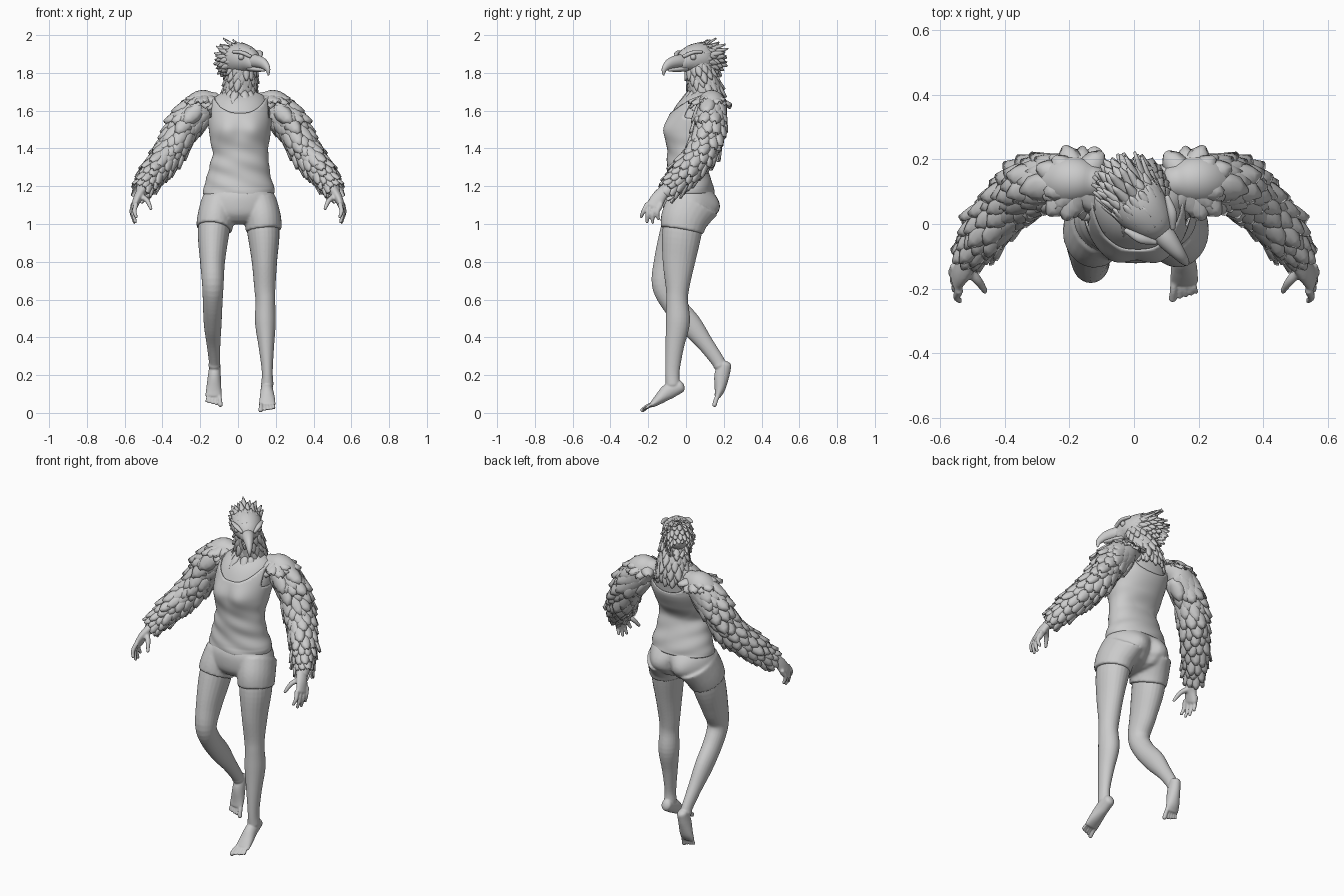
import bpy, bmesh, math, random
from mathutils import Vector, Matrix

random.seed(4)
if "Cube" in bpy.data.objects:
    bpy.data.objects.remove(bpy.data.objects["Cube"])

grey = bpy.data.materials.new("plain grey")
grey.use_nodes = True
COLOUR = (0.6, 0.6, 0.6, 1)
grey.diffuse_color = COLOUR
grey.node_tree.nodes["Principled BSDF"].inputs["Base Color"].default_value = COLOUR
X, Y = Vector((1, 0, 0)), Vector((0, 1, 0))


def frames(path, n, side):
    """Smooth path of (x, y, z, half width, half depth) -> sections with axes."""
    pts = [Vector(p) for p in path]
    pts = [2 * pts[0] - pts[1]] + pts + [2 * pts[-1] - pts[-2]]
    rows = []
    for i in range(n + 1):
        f = i / n * (len(path) - 1)
        k = min(int(f), len(path) - 2)
        t = f - k
        p0, p1, p2, p3 = pts[k:k + 4]
        rows.append(0.5 * (2 * p1 + (p2 - p0) * t + (2 * p0 - 5 * p1 + 4 * p2 - p3) * t * t
                           + (3 * p1 - p0 - 3 * p2 + p3) * t ** 3))
    out = []
    for i, r in enumerate(rows):
        tan = Vector((rows[min(i + 1, n)] - rows[max(i - 1, 0)])[:3]).normalized()
        s = (side - tan * side.dot(tan)).normalized()
        out.append((Vector(r[:3]), tan, s, s.cross(tan), r[3], r[4]))
    return out


def tube(bm, path, side=X, n=24, sides=24, cap=0.7, warp=None):
    """Lofted elliptical tube with domed ends."""
    fr = frames(path, n, side)

    def dome(f, sign):
        p, t, s, m, a, b = f
        h = cap * min(a, b) * sign
        return [(p + t * h * math.sin(q), t, s, m, a * math.cos(q), b * math.cos(q))
                for q in (0.5, 1.0, 1.4)]
    if cap:
        fr = dome(fr[0], -1)[::-1] + fr + dome(fr[-1], 1)
    rings = []
    for p, t, s, m, a, b in fr:
        ring = []
        for j in range(sides):
            q = math.tau * j / sides
            co = p + s * a * math.cos(q) + m * b * math.sin(q)
            ring.append(bm.verts.new(warp(co) if warp else co))
        rings.append(ring)
    faces = [bm.faces.new((r[j], r[(j + 1) % sides], w[(j + 1) % sides], w[j]))
             for r, w in zip(rings, rings[1:]) for j in range(sides)]
    faces += [bm.faces.new(rings[0]), bm.faces.new(rings[-1])]
    bmesh.ops.recalc_face_normals(bm, faces=faces)


POINTED = (0.5, 0.85, 0.9, 0.6, 0.08)
ROUNDED = (0.6, 0.9, 1.0, 0.85, 0.3)


def feather(bm, base, along, out, length, width, shape):
    """One cupped feather plate."""
    w = along.cross(out).normalized()
    rows = []
    for i, k in enumerate(shape):
        u = i / (len(shape) - 1)
        rows.append([bm.verts.new(base + along * length * u + w * v * width * k / 2
                                  - out * width * (0.22 * v * v + 0.12 * u * u)) for v in (-1, -0.5, 0, 0.5, 1)])
    for r, q in zip(rows, rows[1:]):
        for j in range(4):
            bm.faces.new((r[j], r[j + 1], q[j + 1], q[j]))


def plumage(bm, path, rows, count, length, width, lift, shape, side=X, keep=None):
    """Staggered feather rows along a tube; length, width and lift run start to end."""
    for i, (p, t, s, m, a, b) in enumerate(frames(path, rows, side)):
        f = i / rows
        mix = lambda pair: pair[0] + (pair[1] - pair[0]) * f
        for j in range(count):
            q = math.tau * (j + 0.5 * (i % 2) + random.uniform(-0.15, 0.15)) / count
            out = (s * math.cos(q) / a + m * math.sin(q) / b).normalized()
            base = p + (s * a * math.cos(q) + m * b * math.sin(q)) * 0.97
            if keep and not keep(base):
                continue
            ang = mix(lift) * random.uniform(0.6, 1.4)
            along = t * math.cos(ang) + out * math.sin(ang)
            nrm = out * math.cos(ang) - t * math.sin(ang)
            feather(bm, base, along, nrm, mix(length) * random.uniform(0.85, 1.15), mix(width), shape)


def finish(name, bm, voxel=0, thick=0, place=None, mirror=False):
    me = bpy.data.meshes.new(name)
    if place:
        bm.transform(place)
    bm.to_mesh(me)
    bm.free()
    me.materials.append(grey)
    me.polygons.foreach_set("use_smooth", [True] * len(me.polygons))
    me.set_sharp_from_angle(angle=math.radians(50))
    ob = bpy.data.objects.new(name, me)
    bpy.context.collection.objects.link(ob)
    if mirror:
        ob.modifiers.new("mirror", 'MIRROR').use_mirror_merge = False
    if thick:
        mod = ob.modifiers.new("thickness", 'SOLIDIFY')
        mod.thickness, mod.offset = thick, 0
    if voxel:
        mod = ob.modifiers.new("blend", 'REMESH')
        mod.mode, mod.voxel_size, mod.use_smooth_shade = 'VOXEL', voxel, True
        mod = ob.modifiers.new("soften", 'SMOOTH')
        mod.factor, mod.iterations = 0.5, 4


def bump(co, x, z, size):
    return math.exp(-((abs(co.x - 0.008) - x) ** 2 + (co.z - z) ** 2) / size)


def clamp(v):
    return max(0, min(1, v))


# Torso, and the vest as a shell cut along its neckline
TORSO = [(.005, .02, 1.16, .18, .124), (.005, .018, 1.22, .168, .112), (.012, .005, 1.36, .138, .095),
         (.01, .025, 1.48, .152, .122), (.01, .06, 1.58, .16, .122), (.01, .1, 1.66, .14, .085),
         (.01, .11, 1.71, .075, .06), (.015, .1, 1.76, .06, .055)]


def chest(co):
    co.y -= 0.026 * bump(co, 0.075, 1.5, 0.004) * clamp((.06 - co.y) * 12)
    co.y -= 0.018 * bump(co, 0, 1.4, 0.02) * clamp((co.y - .04) * 16)
    return co


def cloth(co):
    fold = math.sin(co.z * 62 + co.x * 14) * math.sin(co.x * 17 + co.z * 9 + 1)
    return chest(co) + Vector((co.x, co.y - 0.03, 0)) * 0.03 * fold * clamp((1.5 - co.z) * 6)


def bare(c):
    x = abs(c.x - .01)
    scoop = (1.585 if c.y < 0.08 else 1.55) + 32 * x ** 3
    return c.z > min(1.69, scoop) or (c.z > 1.56 and x > 0.147)


bm = bmesh.new()
tube(bm, TORSO, n=40, sides=40, warp=chest)
finish("torso", bm)

bm = bmesh.new()
tube(bm, [(x, y, z, a + .007, b + .007) for x, y, z, a, b in TORSO], n=90, sides=80, cap=0, warp=cloth)
cut = [f for f in bm.faces if len(f.verts) > 4 or bare(f.calc_center_median())]
bmesh.ops.delete(bm, geom=cut, context='FACES')
# Even out the cut edge
for _ in range(8):
    edge = {v: [e.other_vert(v).co.copy() for e in v.link_edges if e.is_boundary] for v in bm.verts if v.is_boundary}
    for v, near in edge.items():
        v.co = v.co * 0.5 + sum(near, Vector()) / len(near) * 0.5
finish("vest", bm, thick=0.006)


# Shorts
def seat(co):
    back = clamp((co.y - .02) * 20)
    co.y += back * (0.044 * bump(co, 0.085, 1.085, 0.006) - 0.02 * math.exp(-(co.x / .018) ** 2) * clamp((1.16 - co.z) * 14))
    return co


bm = bmesh.new()
tube(bm, [(.005, .018, 1.2, .165, .108), (.005, .015, 1.14, .194, .133), (.005, .01, 1.07, .202, .13),
          (.005, .01, 1.03, .17, .11)], n=40, sides=60, cap=0.3, warp=seat)
tube(bm, [(.11, .02, 1.1, .1, .125), (.13, -.01, 1.03, .098, .122), (.137, -.022, .965, .096, .114)], cap=0, warp=seat)
tube(bm, [(-.1, .02, 1.1, .1, .125), (-.118, -.01, 1.03, .098, .122), (-.126, -.03, .975, .096, .114)], cap=0, warp=seat)
finish("shorts", bm, voxel=0.008)


# Legs with feet and toes
def leg(name, path, foot, tip, inner):
    bm = bmesh.new()
    tube(bm, path, n=40)
    tube(bm, foot, n=16)
    ball = Vector(foot[-1][:3])
    for i in range(5):
        off = X * inner * (0.036, 0.014, -0.003, -0.019, -0.034)[i]
        end = ball + off * 1.05 + (Vector(tip) - ball) * (1 - 0.1 * i)
        r = 0.0125 if i == 0 else 0.0075
        start = ball + off * 0.85
        mid = (start + end) / 2 + Vector((0, 0, .005))
        tube(bm, [(*start, r, r), (*mid, r * .9, r), (*end, r, r)], n=8, sides=12)
    finish(name, bm, voxel=0.0045)


leg("left_leg", [(.12, 0, 1.08, .085, .1), (.135, -.022, .95, .085, .104), (.14, -.038, .8, .067, .086),
                 (.142, -.045, .66, .056, .062), (.145, -.047, .59, .052, .058), (.145, -.043, .48, .055, .064),
                 (.15, -.06, .35, .041, .049), (.155, -.072, .22, .029, .038), (.155, -.07, .15, .033, .038)],
    [(.152, -.03, .14, .03, .034), (.153, -.09, .115, .034, .042), (.155, -.14, .075, .041, .029),
     (.155, -.178, .044, .044, .016)], (.157, -.232, .013), -1)
leg("right_leg", [(-.115, 0, 1.08, .085, .1), (-.13, -.035, .95, .083, .104), (-.135, -.085, .8, .066, .086),
                  (-.133, -.117, .68, .057, .064), (-.134, -.07, .58, .052, .06), (-.134, .022, .47, .047, .06),
                  (-.13, .1, .37, .037, .044), (-.125, .165, .28, .03, .036), (-.125, .18, .25, .032, .034)],
    [(-.122, .208, .255, .029, .034), (-.125, .19, .2, .034, .04), (-.128, .18, .13, .04, .029),
     (-.13, .168, .09, .043, .017)], (-.13, .15, .04), 1)

# Arms with hands, and their feathers
ARM = [(.12, .13, 1.65, .05, .05), (.19, .135, 1.625, .08, .085), (.265, .128, 1.54, .082, .082),
       (.335, .1, 1.42, .082, .076), (.415, .03, 1.31, .075, .07), (.48, -.055, 1.22, .052, .05),
       (.515, -.115, 1.165, .032, .028)]
bm = bmesh.new()
tube(bm, ARM, side=Y, n=40)
finish("arms", bm, mirror=True)

bm = bmesh.new()
tube(bm, [(.5, -.1, 1.19, .032, .026), (.53, -.145, 1.14, .038, .023), (.55, -.17, 1.09, .044, .017)], side=Y)
for i, drop in enumerate((.065, .092, .094, .076)):
    y = -.206 + .025 * i
    x = .54 + .005 * i
    tube(bm, [(x, y, 1.105, .0125, .0135), (x + .008, y - .02, 1.1 - drop * .5, .0115, .012),
              (x - .002, y - .032 + .006 * i, 1.1 - drop, .0085, .0085)], side=Y, n=10, sides=12)
tube(bm, [(.52, -.135, 1.15, .017, .017), (.482, -.175, 1.125, .0145, .0135), (.46, -.208, 1.08, .0095, .0095)],
     side=Y, n=10, sides=12)
finish("hands", bm, voxel=0.0055, mirror=True)

bm = bmesh.new()
plumage(bm, ARM[1:6], 12, 10, (.12, .085), (.09, .05), (.22, .22), ROUNDED, side=Y)
# Shoulder cape feathers fanned in two layers
for layer, count in ((0, 13), (1, 9)):
    for i in range(count):
        q = math.tau * (i + .5 * layer) / count
        spoke = Vector((math.cos(q), math.sin(q), 0))
        base = Vector((.18, .125, 1.68 + .012 * layer)) + spoke * (.035 - .02 * layer)
        along = (spoke + Vector((.25, 0, random.uniform(-.6, -.2)))).normalized()
        nrm = Vector((0, 0, 1)) - along * along.z
        feather(bm, base, along, nrm.normalized(), random.uniform(.08, .105), .075, ROUNDED)
finish("arm_feathers", bm, thick=0.004, mirror=True)

# Neck with its ruff spreading over the chest
NECK = [(.03, .06, 1.85, .07, .07), (.02, .08, 1.78, .08, .08), (.012, .1, 1.71, .092, .09),
        (.01, .1, 1.675, .112, .098)]
bm = bmesh.new()
plumage(bm, NECK, 7, 14, (.065, .08), (.042, .055), (.35, .25), POINTED)
plumage(bm, NECK[2:], 2, 14, (.085, .1), (.055, .06), (.55, .75), POINTED, keep=lambda c: c.y < .09)
finish("neck_feathers", bm, thick=0.004)
bm = bmesh.new()
tube(bm, NECK[:3])
finish("neck", bm)

# Head, turned towards the left
TURN = Matrix.Translation((.02, .055, 1.875)) @ Matrix.Rotation(math.radians(39), 4, 'Z')
SKULL = [(0, -.1, -.025, .04, .042), (0, -.055, -.008, .07, .068), (0, .01, .0, .086, .084),
         (0, .06, -.012, .076, .078), (0, .09, -.025, .05, .055)]
bm = bmesh.new()
tube(bm, SKULL)
for s in (-1, 1):
    bmesh.ops.create_uvsphere(bm, u_segments=16, v_segments=10, radius=.016,
                              matrix=Matrix.Translation((s * .06, -.07, .008)))
    tube(bm, [(s * .035, -.115, .012, .008, .01), (s * .062, -.08, .032, .014, .01), (s * .082, -.03, .036, .008, .008)],
         n=10, sides=12)
finish("head", bm, place=TURN)

bm = bmesh.new()
tube(bm, [(0, -.085, -.015, .038, .038), (0, -.135, -.015, .032, .034), (0, -.185, -.028, .022, .027),
          (0, -.218, -.055, .013, .016), (0, -.224, -.086, .004, .005)])
tube(bm, [(0, -.08, -.05, .032, .018), (0, -.13, -.056, .025, .014), (0, -.185, -.06, .012, .008)])
finish("beak", bm, place=TURN)

bm = bmesh.new()
plumage(bm, SKULL, 9, 15, (.035, .065), (.024, .038), (.14, .3), POINTED,
        keep=lambda c: c.y > -.04 or c.z > .035 or c.z < -.02)
# Swept-back crest
for i in range(16):
    q = math.radians(-75 + 10 * i)
    out = Vector((math.sin(q), 0, math.cos(q)))
    base = Vector((0, .01 + .03 * (i % 2), -.01)) + out * .076
    along = (Y + out * random.uniform(.2, .55)).normalized()
    feather(bm, base, along, (out - along * out.dot(along)).normalized(), random.uniform(.08, .115), .032, POINTED)
finish("head_feathers", bm, thick=0.004, place=TURN)
